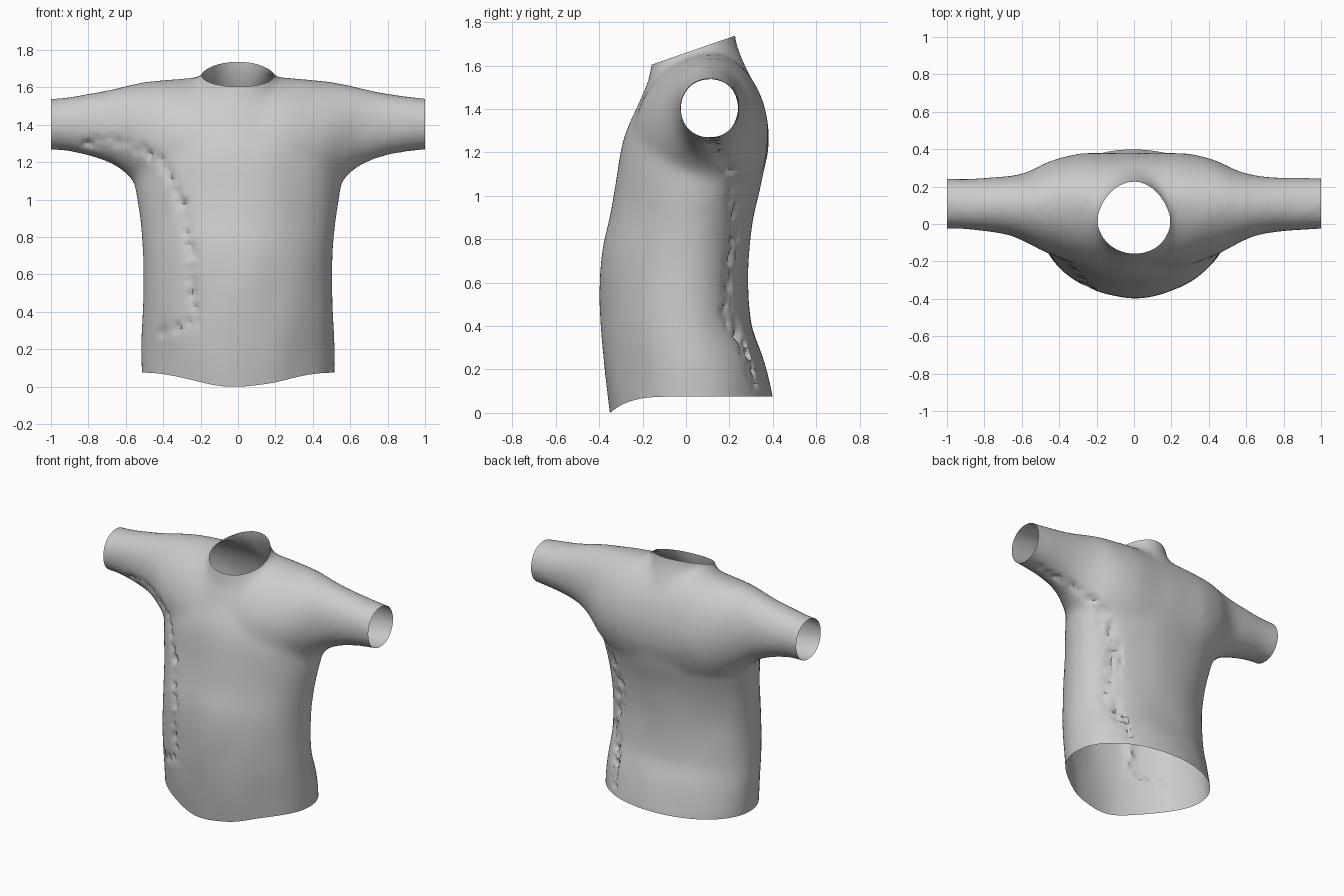
import bpy, bmesh, math
from mathutils import Vector, noise

if "Cube" in bpy.data.objects:
    bpy.data.objects.remove(bpy.data.objects["Cube"])

SEG = 48


def spow(v, e):
    return math.copysign(abs(v) ** e, v)


def refine(rows, n=4):
    """Catmull-Rom resampling of a profile table."""
    out = []
    for i in range(len(rows) - 1):
        quad = zip(rows[max(i - 1, 0)], rows[i], rows[i + 1], rows[min(i + 2, len(rows) - 1)])
        quad = list(quad)
        for k in range(n):
            t = k / n
            out.append([0.5 * (2 * b + (c - a) * t + (2 * a - 5 * b + 4 * c - d) * t * t
                               + (3 * b - a - 3 * c + d) * t ** 3) for a, b, c, d in quad])
    return out + [list(rows[-1])]


def loft(bm, rings):
    """Skin a list of closed rings and cap both ends."""
    vr = [[bm.verts.new(p) for p in r] for r in rings]
    for a, b in zip(vr, vr[1:]):
        for i in range(SEG):
            j = (i + 1) % SEG
            bm.faces.new((a[i], a[j], b[j], b[i]))
    bm.faces.new(vr[0])
    bm.faces.new(vr[-1])


def flat_ring(z, w, yf, yb, yc, nf=1.88, nb=2.1):
    """Horizontal ring with separate front and back depth and roundness."""
    pts = []
    for i in range(SEG):
        t = 2 * math.pi * i / SEG
        n = nb if math.sin(t) > 0 else nf
        s = spow(math.sin(t), 2 / n)
        pts.append((w * spow(math.cos(t), 2 / n), yc + s * (yb - yc if s > 0 else yc - yf), z))
    return pts


def arm_ring(x, yf, yb, zt, zb, n):
    """Upright ring for the sleeves and shoulders."""
    yc, zc = (yf + yb) / 2 + 0.2 * max(0, 2.1 - n), (zt + zb) / 2
    pts = []
    for i in range(SEG):
        t = 2 * math.pi * i / SEG
        s = spow(math.cos(t), 2 / n)
        pts.append((x, yc + s * (yb - yc if s > 0 else yc - yf),
                    zc + (zt - zb) / 2 * spow(math.sin(t), 2 / n)))
    return pts


def seam_distance(p, path):
    """Distance from a 2D point to a polyline."""
    best = 9
    for a, b in zip(path, path[1:]):
        a, b = Vector(a), Vector(b)
        d = b - a
        t = max(0, min(1, (p - a).dot(d) / d.length_squared))
        best = min(best, (p - a - d * t).length)
    return best


bm = bmesh.new()

# Torso: z, half width, front y, back y, seam y
torso = [(-0.12, 0.515, -0.335, 0.405, 0.03), (0.0, 0.518, -0.352, 0.40, 0.03),
         (0.2, 0.518, -0.378, 0.36, 0.02), (0.4, 0.511, -0.393, 0.305, 0.0),
         (0.6, 0.507, -0.398, 0.285, 0.0), (0.75, 0.51, -0.385, 0.29, 0.01),
         (0.9, 0.524, -0.35, 0.31, 0.03), (1.05, 0.55, -0.325, 0.345, 0.06),
         (1.2, 0.56, -0.305, 0.37, 0.09), (1.3, 0.53, -0.278, 0.378, 0.1),
         (1.4, 0.47, -0.232, 0.362, 0.1), (1.5, 0.40, -0.188, 0.32, 0.1),
         (1.58, 0.30, -0.145, 0.27, 0.1)]
loft(bm, [flat_ring(*r) for r in refine(torso)])

# Shoulders and sleeves: x, front y, back y, top z, bottom z, roundness
half = [(1.08, -0.027, 0.243, 1.535, 1.267, 2.1), (0.95, -0.027, 0.243, 1.545, 1.262, 2.1),
        (0.8, -0.04, 0.247, 1.568, 1.235, 2.1), (0.65, -0.065, 0.26, 1.597, 1.178, 2.1),
        (0.55, -0.11, 0.287, 1.62, 1.09, 2.0), (0.45, -0.16, 0.335, 1.638, 1.0, 1.95),
        (0.3, -0.22, 0.375, 1.65, 0.92, 1.9), (0.15, -0.245, 0.382, 1.662, 0.88, 1.85)]
arms = [(-r[0], *r[1:]) for r in half] + half[::-1]
loft(bm, [arm_ring(*r) for r in refine(arms)])

# Collar
collar = [(1.45, 0.28, -0.195, 0.33, 0.05), (1.55, 0.24, -0.173, 0.295, 0.04),
          (1.62, 0.205, -0.158, 0.265, 0.04), (1.68, 0.185, -0.153, 0.24, 0.035),
          (1.75, 0.173, -0.15, 0.225, 0.035), (1.9, 0.168, -0.15, 0.215, 0.03)]
loft(bm, [flat_ring(*r, 2.0, 1.9) for r in refine(collar)])
bmesh.ops.recalc_face_normals(bm, faces=bm.faces)

# Fuse the parts into one skin
mesh = bpy.data.meshes.new("t_shirt")
bm.to_mesh(mesh)
bm.free()
shirt = bpy.data.objects.new("t_shirt", mesh)
bpy.context.collection.objects.link(shirt)
bpy.context.view_layer.objects.active = shirt
shirt.select_set(True)
mod = shirt.modifiers.new("fuse", 'REMESH')
mod.mode = 'VOXEL'
mod.voxel_size = 0.022
bpy.ops.object.modifier_apply(modifier=mod.name)

bm = bmesh.new()
bm.from_mesh(shirt.data)
for _ in range(8):
    bmesh.ops.smooth_vert(bm, verts=bm.verts, factor=0.5,
                          use_axis_x=True, use_axis_y=True, use_axis_z=True)
bm.normal_update()

# Soft cloth unevenness and the two rough seams
front_seam = [(-0.8, 1.3), (-0.6, 1.32), (-0.4, 1.2), (-0.3, 1.0), (-0.25, 0.72),
              (-0.24, 0.35), (-0.4, 0.27)]
side_seam = [(0.13, 1.24), (0.22, 1.1), (0.22, 0.8), (0.19, 0.45), (0.28, 0.25), (0.33, 0.08)]
moves = []
for v in bm.verts:
    x, y, z = v.co
    d = 0.005 * noise.noise(Vector((x * 5, y * 5, z * 3)))
    gap = 9
    if x < 0 and v.normal.y < 0.1:
        gap = seam_distance(Vector((x, z)), front_seam)
    elif x > 0.3 and v.normal.x > 0.1:
        gap = seam_distance(Vector((y, z)), side_seam)
    if gap < 0.045:
        d -= (1 - gap / 0.045) * 0.028 * abs(noise.noise(v.co * 22) + 0.3)
    moves.append((v, v.normal * d))
for v, m in moves:
    v.co += m


def cut(co, no, faces=None):
    """Slice the skin and discard everything beyond the plane."""
    faces = faces or bm.faces[:]
    geom = list({e for f in faces for e in f.edges}) + list({v for f in faces for v in f.verts}) + faces
    bmesh.ops.bisect_plane(bm, geom=geom, plane_co=co, plane_no=no, clear_outer=True)


# Open cuffs, hem and neck
cut((1, 0, 0), (1, 0, 0))
cut((-1, 0, 0), (-1, 0, 0))
cut((0, 0, 0), (0, 0, -1))
top = [f for f in bm.faces if abs(f.calc_center_median().x) < 0.24 and f.calc_center_median().z > 1.56]
cut((0, -0.155, 1.605), (0, -0.13, 0.375), top)

# Hem dips at the centre front
for v in bm.verts:
    if v.co.z < 0.4:
        u = min(1, max(0, -v.co.y / 0.35))
        v.co.z += 0.075 * (1 - u ** 4) * (1 - v.co.z / 0.4)

bm.to_mesh(shirt.data)
bm.free()
bpy.ops.object.shade_smooth_by_angle(angle=math.radians(30))
